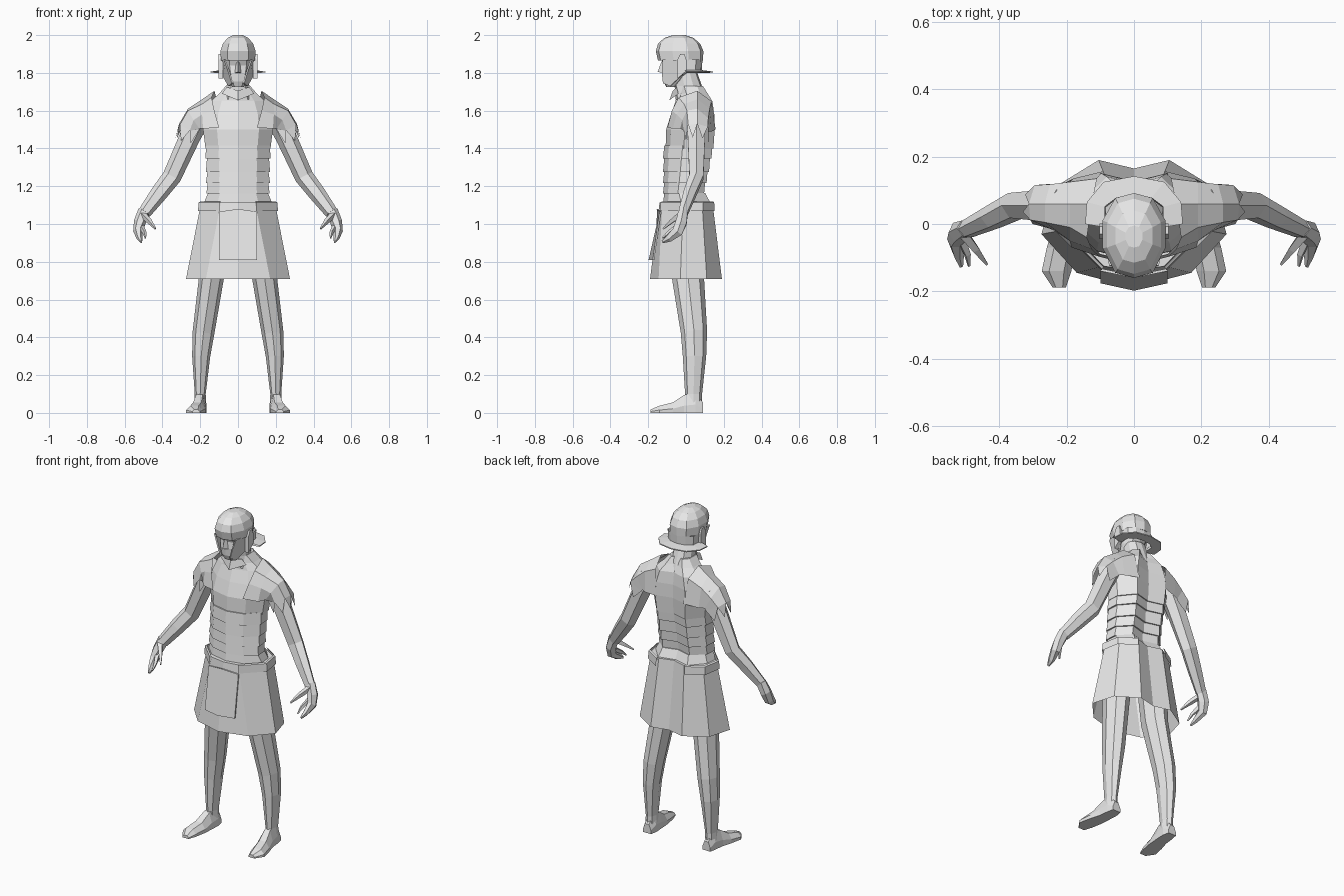
import bpy, bmesh, math
from mathutils import Vector

grey = bpy.data.materials.new("plain grey")
grey.diffuse_color = (0.8, 0.8, 0.8, 1)


def build(name, verts, faces, mirror=False, closed=True):
    """Flat shaded object, optionally mirrored across x."""
    me = bpy.data.meshes.new(name)
    me.from_pydata([tuple(v) for v in verts], [], faces)
    bm = bmesh.new()
    bm.from_mesh(me)
    if closed:
        bmesh.ops.recalc_face_normals(bm, faces=bm.faces)
    bm.to_mesh(me)
    bm.free()
    me.materials.append(grey)
    ob = bpy.data.objects.new(name, me)
    bpy.context.collection.objects.link(ob)
    if mirror:
        ob.modifiers.new("mirror", 'MIRROR').use_clip = False
    return ob


def loft(name, rings, mirror=False, wrap=True, caps=True):
    n = len(rings[0])
    faces = [(r * n + i, r * n + (i + 1) % n, (r + 1) * n + (i + 1) % n, (r + 1) * n + i)
             for r in range(len(rings) - 1) for i in range(n if wrap else n - 1)]
    if caps and wrap:
        faces += [tuple(range(n))[::-1], tuple((len(rings) - 1) * n + i for i in range(n))]
    return build(name, [p for r in rings for p in r], faces, mirror)


def tube(name, path, radii, sides=6, mirror=True):
    """Limb following a path; radii are (sideways, fore and aft)."""
    path = [Vector(p) for p in path]
    rings = []
    for i, p in enumerate(path):
        t = (path[min(i + 1, len(path) - 1)] - path[max(i - 1, 0)]).normalized()
        u = Vector((0, 1, 0)).cross(t).normalized()
        v = t.cross(u)
        a, b = radii[i]
        rings.append([p + u * a * math.cos(k) + v * b * math.sin(k)
                      for k in [math.tau * j / sides for j in range(sides)]])
    return loft(name, rings, mirror)


def sym(half):
    """Close a right-hand outline that starts and ends on the centre line."""
    return half + [(-x, y, z) for x, y, z in half[-2:0:-1]]


def body(z, w, f, b):
    m = (f + b) / 2
    return sym([(0, f, z), (w * .6, f + .025, z), (w, m - .03, z), (w * .97, m + .04, z),
                (w * .55, b, z), (0, b - .025, z)])


def skull(z, w, f, b):
    d = b - f
    return sym([(0, f, z), (w * .6, f + d * .06, z), (w, f + d * .35, z), (w, f + d * .68, z),
                (w * .6, b - d * .06, z), (0, b, z)])


# Chest and upper back
loft("chest", [body(*r) for r in [
    (1.40, .172, -.108, .145), (1.50, .185, -.105, .152), (1.58, .175, -.08, .15),
    (1.65, .145, -.055, .14), (1.69, .10, -.05, .115), (1.73, .065, -.05, .09)]])
# Overlapping waist bands
levels = [(1.415, .172), (1.35, .168), (1.28, .165), (1.22, .165), (1.165, .162), (1.105, .18)]
for i, ((z0, w0), (z1, w1)) in enumerate(zip(levels, levels[1:])):
    bk = .14 - .013 * min(i, 3)
    loft("waist_band", [body(z0, w0 - .004, -.115, bk),
                        body(z1 - .004, w1 + .005, -.122, bk - .005 if i < 4 else .135)])

# Neck
loft("neck", [skull(1.66, .085, -.055, .11), skull(1.73, .06, -.06, .085),
              skull(1.80, .055, -.065, .06)])
# Scarf at the throat
build("neck_scarf", [(0, -.088, 1.655), (.085, -.04, 1.69), (.06, -.05, 1.725), (0, -.07, 1.705),
                     (-.06, -.05, 1.725), (-.085, -.04, 1.69)],
      [(0, 1, 2, 3), (0, 3, 4, 5)], closed=False)

# Shoulder guards wrapping from chest over to the back
guard = [
    [(.10, -.098, 1.51), (.125, -.075, 1.60), (.14, -.04, 1.67), (.125, .06, 1.705), (.11, .135, 1.65), (.09, .157, 1.50)],
    [(.185, -.07, 1.505), (.19, -.05, 1.58), (.19, -.01, 1.635), (.19, .06, 1.66), (.19, .125, 1.61), (.18, .135, 1.49)],
    [(.205, -.03, 1.505), (.235, -.02, 1.55), (.265, .005, 1.60), (.265, .06, 1.61), (.25, .118, 1.56), (.21, .12, 1.49)],
    [(.205, -.01, 1.50), (.255, -.012, 1.495), (.308, .012, 1.525), (.312, .06, 1.53), (.295, .115, 1.515), (.215, .12, 1.48)]]
loft("shoulder_guard", guard, mirror=True, wrap=False)
# Pointed hem of the shoulder guards
hem, hv, hf = [Vector(p) for p in guard[-1]], [], []
for a, b in zip(hem, hem[1:]):
    tip = (a + b) / 2 + Vector((.02, 0, -.07))
    hf.append((len(hv), len(hv) + 1, len(hv) + 2))
    hv += [a, b, tip]
build("guard_points", hv, hf, mirror=True, closed=False)

# Arms and hands
tube("arm", [(.20, .055, 1.58), (.255, .055, 1.46), (.35, .055, 1.25), (.42, .02, 1.16), (.495, -.015, 1.06)],
     [(.065, .055), (.055, .053), (.05, .043), (.045, .037), (.035, .028)])
tube("palm", [(.495, -.012, 1.07), (.52, -.025, 1.01), (.53, -.045, .96), (.52, -.09, .925), (.513, -.125, .905)],
     [(.034, .026), (.032, .034), (.025, .033), (.016, .022), (.006, .008)])
tube("thumb", [(.505, -.03, 1.05), (.47, -.075, 1.015), (.437, -.12, .975)],
     [(.018, .018), (.015, .013), (.005, .005)], sides=4)
tube("finger", [(.515, -.04, .99), (.495, -.09, .955), (.49, -.125, .925)],
     [(.016, .016), (.011, .011), (.004, .004)], sides=4)

# Skirt, open below, with a hollow at the back centre
skirt_low = sym([(0, -.19, .71), (.17, -.145, .71), (.275, -.03, .71), (.235, .11, .71),
                 (.105, .19, .71), (0, .165, .71)])
skirt_top = sym([(0, -.14, 1.115), (.09, -.125, 1.115), (.195, -.015, 1.115), (.175, .085, 1.115),
                 (.085, .14, 1.115), (0, .115, 1.115)])
loft("skirt", [skirt_low, skirt_top], caps=False)
build("skirt_lid", skirt_top, [tuple(range(len(skirt_top)))], closed=False)
# Belt ends at the hips
belt = [[(x * s, y * s, z) for x, y, z in [(.09, -.128, 0), (.198, -.02, 0), (.18, .085, 0), (.09, .142, 0)]]
        for s in (1.0, 1.05)]
loft("hip_belt", [[(x, y, 1.12) for x, y, z in belt[0]], [(x, y, 1.115) for x, y, z in belt[1]],
                  [(x * 1.02, y * 1.02, 1.068) for x, y, z in belt[1]]], mirror=True, wrap=False)
# Front apron panel
apron = [[(-.10, -.168 - d, .81), (0, -.19 - d, .81), (.10, -.168 - d, .81),
          (.10, -.132 - d, 1.065), (0, -.152 - d, 1.08), (-.10, -.132 - d, 1.065)] for d in (0, .008)]
loft("front_apron", apron)

# Legs
tube("leg", [(.12, .01, .98), (.14, .01, .72), (.182, .042, .43), (.195, .045, .30), (.2, .04, .10), (.2, .04, .05)],
     [(.08, .09), (.066, .085), (.058, .07), (.048, .062), (.029, .045), (.032, .045)], sides=8)
# Feet, lofted from heel to toe
feet = []
for y, x, w, h in [(.09, .2, .026, .055), (.05, .2, .034, .11), (-.01, .205, .036, .095),
                   (-.07, .216, .043, .055), (-.14, .23, .044, .038), (-.188, .222, .02, .018)]:
    feet.append([(x - w, y, 0), (x + w, y, 0), (x + w, y, h * .4), (x + w * .5, y, h),
                 (x - w * .5, y, h), (x - w, y, h * .4)])
loft("foot", feet, mirror=True)

# Face
loft("face", [skull(*r) for r in [
    (1.725, .03, -.105, -.05), (1.755, .05, -.118, -.01), (1.80, .066, -.122, .04),
    (1.84, .074, -.118, .07), (1.88, .078, -.135, .08)]])
build("nose", [(0, -.13, 1.86), (0, -.15, 1.805), (.017, -.118, 1.80), (.009, -.118, 1.86),
               (-.017, -.118, 1.80), (-.009, -.118, 1.86)],
      [(0, 3, 2, 1), (0, 1, 4, 5), (1, 2, 4)], closed=False)
# Helmet dome
loft("helmet_dome", [skull(*r) for r in [
    (1.865, .09, -.148, .09), (1.915, .093, -.16, .092), (1.955, .08, -.148, .075),
    (1.985, .055, -.115, .04), (2.0, .025, -.07, -.005)]])
# Helmet back and neck guard
low = [(.085, -.01), (.083, .05), (.05, .075), (0, .083), (-.05, .075), (-.083, .05), (-.085, -.01)]
loft("helmet_back", [[(x, y, 1.80) for x, y in low],
                     [(x * 1.05, y * 1.05, 1.87) for x, y in low]], wrap=False)
rim = [(.145, .0), (.14, .065), (.09, .125), (0, .142), (-.09, .125), (-.14, .065), (-.145, .0)]
loft("neck_guard", [[(x, y, 1.815) for x, y in low], [(x, y, 1.807) for x, y in rim],
                    [(x, y, 1.801) for x, y in rim], [(x, y, 1.80) for x, y in low]], wrap=False)
# Cheek guards
cheek = [(.088, -.02, 1.87), (.086, -.02, 1.79), (.052, -.085, 1.73), (.033, -.122, 1.745),
         (.05, -.128, 1.80), (.074, -.125, 1.87)]
loft("cheek_guard", [cheek, [(x - .008, y + .003, z) for x, y, z in cheek]], mirror=True)
# Raised rims around the ears
arch = [(-.045, 1.77), (-.045, 1.87), (-.03, 1.9), (-.008, 1.9), (.002, 1.87), (.002, 1.81)]
loft("ear_rim", [[(.08, y, z) for y, z in arch], [(.102, y, z) for y, z in arch]], mirror=True)
